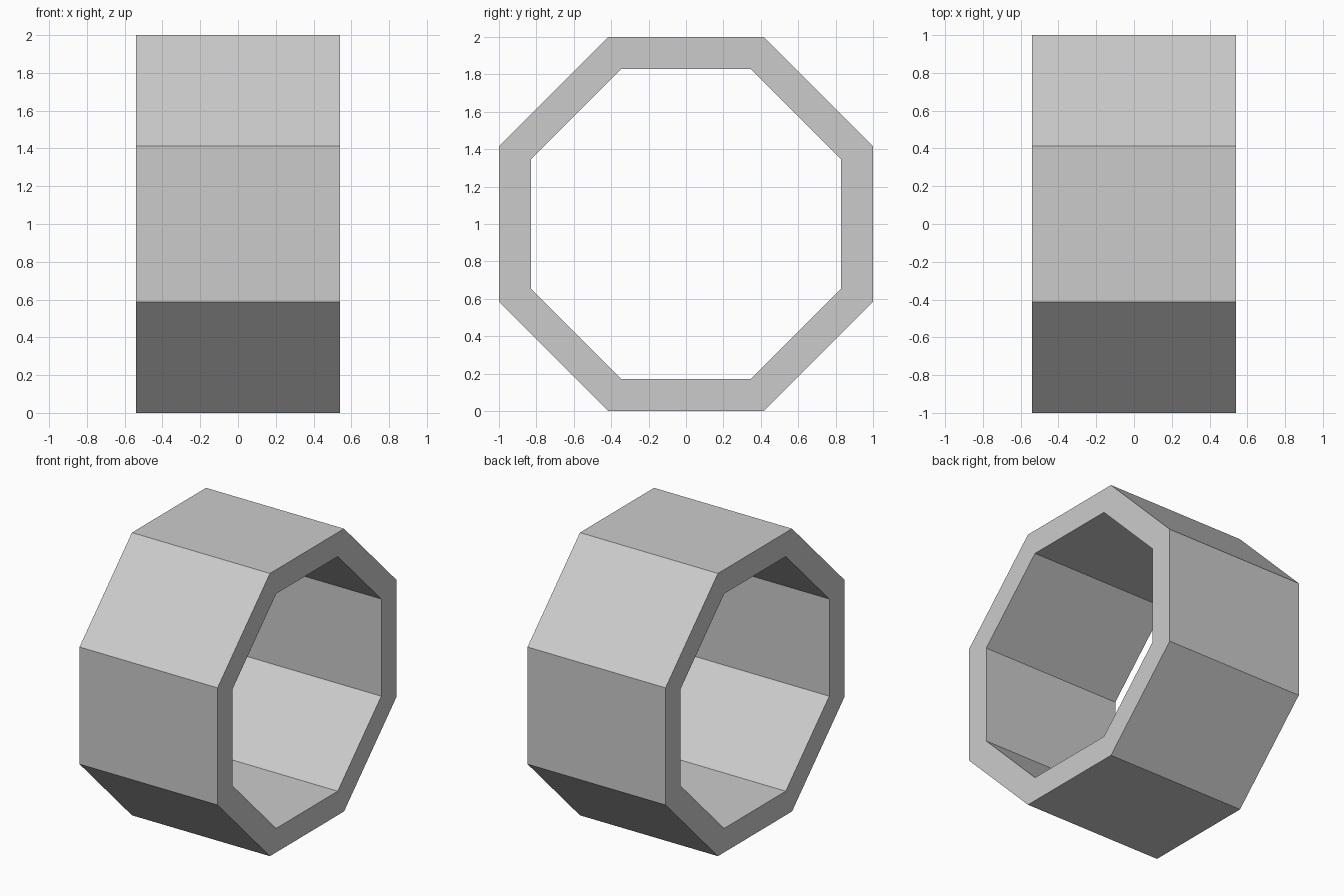
import bpy
import bmesh
from math import cos, sin, pi

if "Cube" in bpy.data.objects:
    bpy.data.objects.remove(bpy.data.objects["Cube"])

SIDES = 8
HALF_WIDTH = 0.54
OUTER, INNER = 1.0, 0.83  # centre-to-flat distances
CENTRE_Z = 1.0


def octagon(bm, x, apothem):
    r = apothem / cos(pi / SIDES)
    angles = [(i + 0.5) * 2 * pi / SIDES for i in range(SIDES)]
    return [bm.verts.new((x, r * cos(a), r * sin(a))) for a in angles]


# Octagonal ring: four loops bridged around its rectangular section
bm = bmesh.new()
section = [(-HALF_WIDTH, OUTER), (HALF_WIDTH, OUTER),
           (HALF_WIDTH, INNER), (-HALF_WIDTH, INNER)]
loops = [octagon(bm, x, a) for x, a in section]
for k in range(4):
    a, b = loops[k], loops[(k + 1) % 4]
    for i in range(SIDES):
        j = (i + 1) % SIDES
        bm.faces.new((a[i], a[j], b[j], b[i]))
bmesh.ops.recalc_face_normals(bm, faces=bm.faces[:])

mesh = bpy.data.meshes.new("octagonal_ring")
bm.to_mesh(mesh)
bm.free()
ring = bpy.data.objects.new("octagonal_ring", mesh)
ring.location.z = CENTRE_Z
bpy.context.collection.objects.link(ring)
